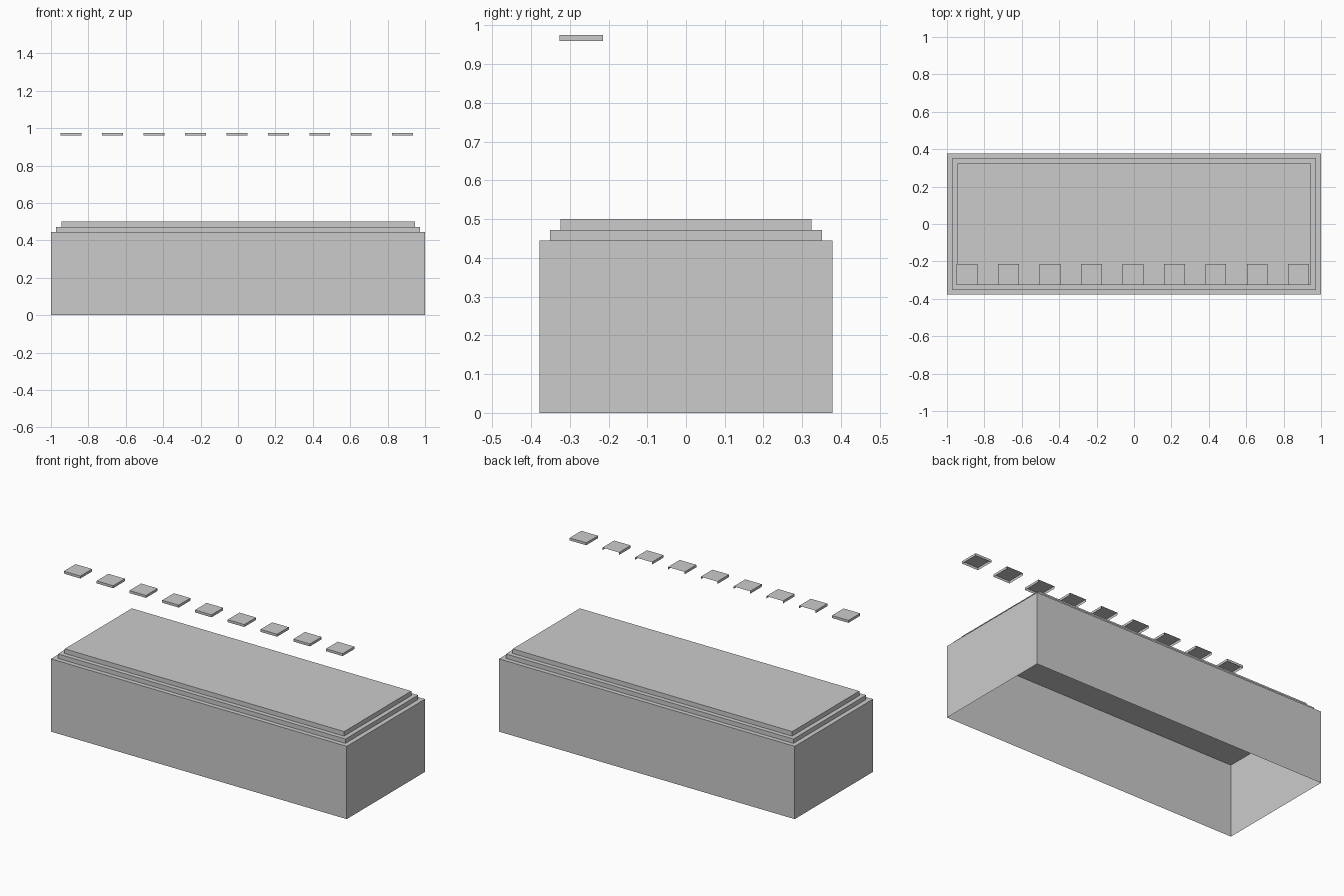
import bpy, bmesh
from mathutils import Vector

if "Cube" in bpy.data.objects:
    bpy.data.objects.remove(bpy.data.objects["Cube"])


def shell(name, lo, hi, open_sides):
    """Axis-aligned box without the faces whose normals are in open_sides."""
    lo, hi = Vector(lo), Vector(hi)
    bm = bmesh.new()
    bmesh.ops.create_cube(bm, size=1)
    bmesh.ops.scale(bm, vec=hi - lo, verts=bm.verts)
    bmesh.ops.translate(bm, vec=(lo + hi) / 2, verts=bm.verts)
    bm.normal_update()
    gone = [f for f in bm.faces
            if any(f.normal.dot(Vector(s)) > 0.9 for s in open_sides)]
    bmesh.ops.delete(bm, geom=gone, context='FACES')
    mesh = bpy.data.meshes.new(name)
    bm.to_mesh(mesh)
    bm.free()
    obj = bpy.data.objects.new(name, mesh)
    bpy.context.collection.objects.link(obj)
    return obj


DOWN, BACK = (0, 0, -1), (0, 1, 0)

# Hollow body and the two stepped tiers on top
tiers = [("body", 1.0, 0.378, 0.0, 0.445),
         ("lower_step", 0.972, 0.351, 0.445, 0.472),
         ("upper_step", 0.945, 0.324, 0.472, 0.5)]
for name, x, y, z0, z1 in tiers:
    shell(name, (-x, -y, z0), (x, y, z1), [DOWN])

# Row of floating caps: hollow below, the inner seven also open at the back
COUNT, HALF = 9, 0.056
for i in range(COUNT):
    x = -0.893 + i * 0.2217
    end = i in (0, COUNT - 1)
    shell(f"cap_{i + 1}", (x - HALF, -0.327, 0.96), (x + HALF, -0.214, 0.975),
          [DOWN] if end else [DOWN, BACK])
